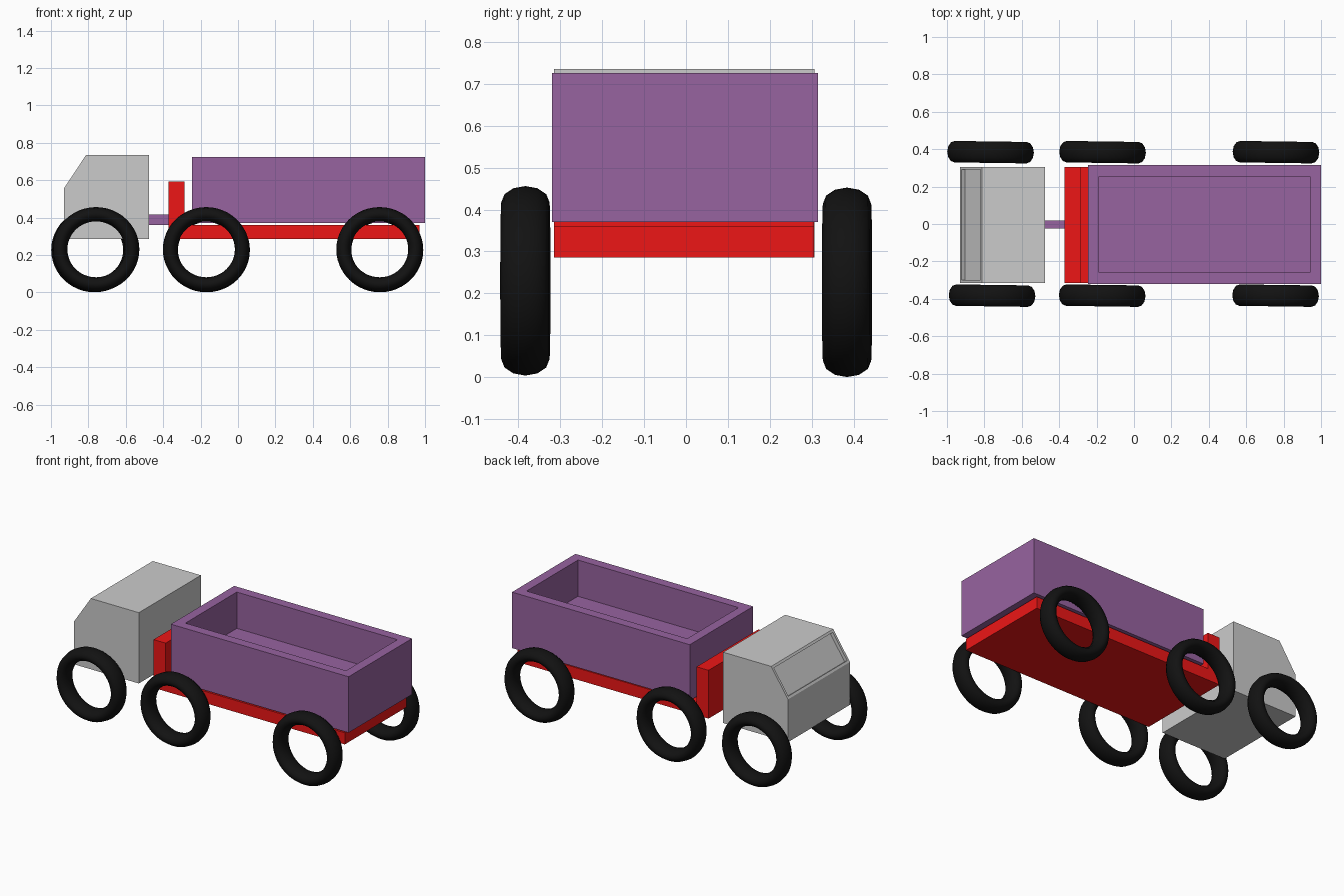
import bpy, bmesh
from math import radians
from mathutils import Vector

if "Cube" in bpy.data.objects:
    bpy.data.objects.remove(bpy.data.objects["Cube"])


def material(name, r, g, b):
    m = bpy.data.materials.new(name)
    m.diffuse_color = (r, g, b, 1)
    m.use_nodes = True
    m.node_tree.nodes["Principled BSDF"].inputs["Base Color"].default_value = m.diffuse_color
    return m


PURPLE = material("purple", 0.31, 0.125, 0.35)
RED = material("red", 0.85, 0.008, 0.008)
BLACK = material("black", 0.006, 0.006, 0.006)


def prism(name, profile, y0, y1, mat=None, recess=None):
    """Extrude an xz profile along y; recess = (face direction, border, depth)."""
    bm = bmesh.new()
    face = bm.faces.new([bm.verts.new((x, y0, z)) for x, z in profile])
    ext = bmesh.ops.extrude_face_region(bm, geom=[face])
    moved = [v for v in ext["geom"] if isinstance(v, bmesh.types.BMVert)]
    bmesh.ops.translate(bm, verts=moved, vec=(0, y1 - y0, 0))
    bmesh.ops.recalc_face_normals(bm, faces=bm.faces[:])
    if recess:
        direction, border, depth = recess
        d = Vector(direction).normalized()
        bm.normal_update()
        panel = max(bm.faces, key=lambda f: f.normal.dot(d))
        normal = panel.normal.copy()
        bmesh.ops.inset_region(bm, faces=[panel], thickness=border)
        floor = bmesh.ops.extrude_discrete_faces(bm, faces=[panel])["faces"][0]
        bmesh.ops.translate(bm, verts=floor.verts[:], vec=-normal * depth)
    mesh = bpy.data.meshes.new(name)
    bm.to_mesh(mesh)
    bm.free()
    ob = bpy.data.objects.new(name, mesh)
    bpy.context.collection.objects.link(ob)
    if mat:
        mesh.materials.append(mat)
    return ob


def rect(x0, x1, z0, z1):
    return [(x0, z0), (x1, z0), (x1, z1), (x0, z1)]


# Cab with sloped, recessed windscreen
prism("cab", [(-0.93, 0.286), (-0.475, 0.286), (-0.475, 0.735),
              (-0.812, 0.735), (-0.93, 0.557)],
      -0.315, 0.306, recess=((-0.178, 0, 0.118), 0.022, 0.022))

# Chassis: flat bed plate with upright headboard
prism("chassis", [(-0.372, 0.286), (0.97, 0.286), (0.97, 0.36),
                  (-0.287, 0.36), (-0.287, 0.592), (-0.372, 0.592)],
      -0.315, 0.305, RED)

# Coupling bar between cab and chassis
prism("coupling", rect(-0.49, -0.30, 0.359, 0.415), -0.024, 0.018, PURPLE)

# Open-topped cargo box
prism("cargo_box", rect(-0.247, 1.0, 0.37, 0.725), -0.32, 0.315, PURPLE,
      recess=((0, 0, 1), 0.085, 0.23))

# Tyres: flattened tori, three axles on two sides
for side, y, z, xs in (("right", -0.383, 0.23, (-0.759, -0.17, 0.757)),
                       ("left", 0.384, 0.2265, (-0.767, -0.168, 0.759))):
    for axle, x in zip(("front", "middle", "rear"), xs):
        bpy.ops.mesh.primitive_torus_add(
            major_radius=0.1915, minor_radius=0.039,
            major_segments=48, minor_segments=12,
            location=(x, y, z), rotation=(radians(90), 0, radians(-0.8)))
        tyre = bpy.context.object
        tyre.name = f"{axle}_{side}_tyre"
        tyre.scale = (1.005, 0.98, 1.47)
        tyre.data.materials.append(BLACK)
        bpy.ops.object.shade_smooth()
